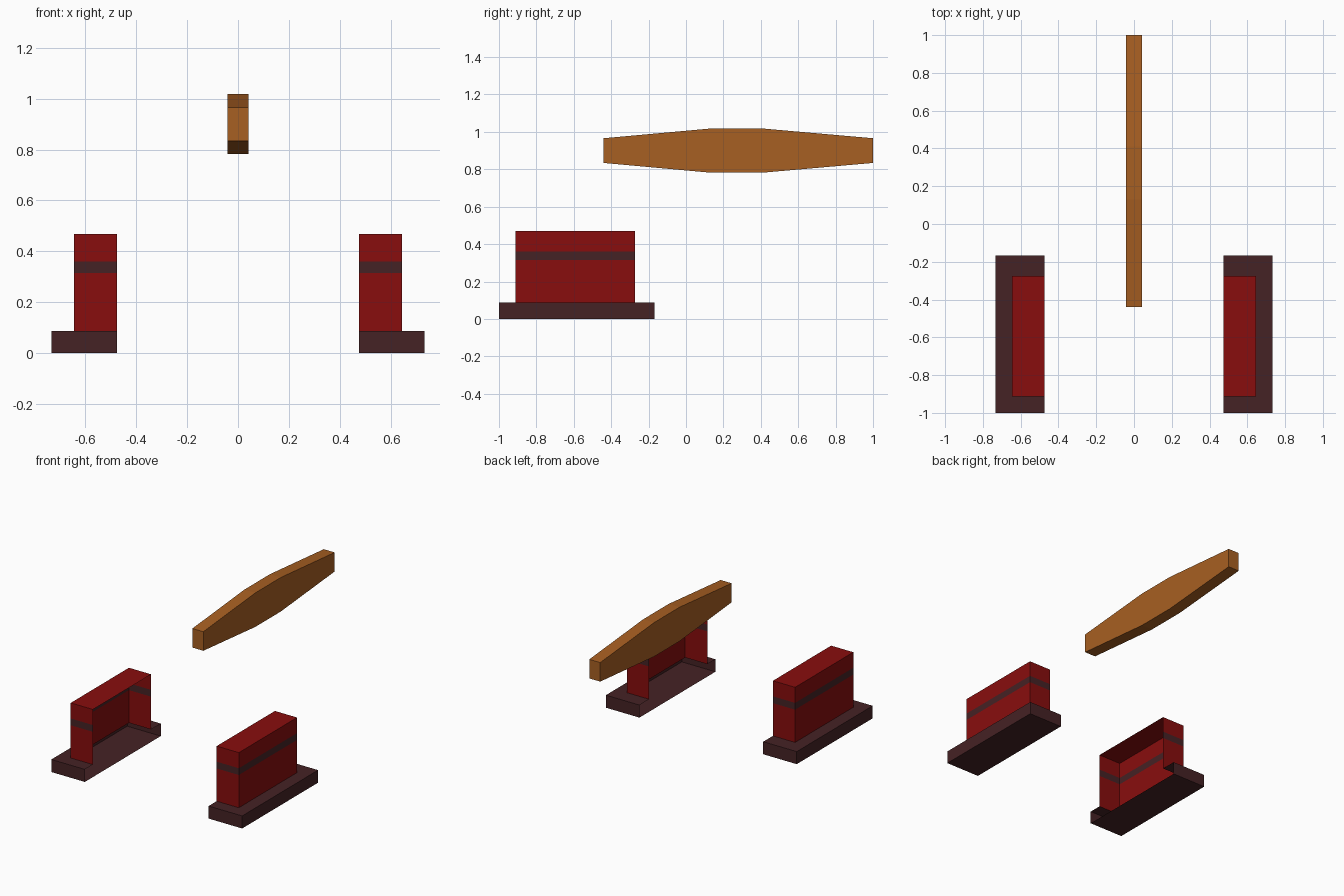
import bpy
import bmesh

cube = bpy.data.objects.get("Cube")
if cube:
    bpy.data.objects.remove(cube, do_unlink=True)


def make_material(name, rgb):
    mat = bpy.data.materials.new(name)
    mat.use_nodes = True
    mat.diffuse_color = (*rgb, 1)
    bsdf = next(n for n in mat.node_tree.nodes if n.type == 'BSDF_PRINCIPLED')
    bsdf.inputs["Base Color"].default_value = (*rgb, 1)
    return mat


wood = make_material("orange wood", (0.39, 0.115, 0.016))
red = make_material("deep red", (0.246, 0.004, 0.004))
brown = make_material("dark brown", (0.06, 0.016, 0.018))


def add_object(name, bm, materials):
    mesh = bpy.data.meshes.new(name)
    bm.to_mesh(mesh)
    bm.free()
    for mat in materials:
        mesh.materials.append(mat)
    obj = bpy.data.objects.new(name, mesh)
    bpy.context.collection.objects.link(obj)
    return obj


def tiered_shell(name, side, tiers, materials, bands, cap_bottom=False, cap_top=False):
    """Stack of rectangular rings (outer x, front y, back y, z), open on the inner side."""
    bm = bmesh.new()
    rings = []
    for outer, front, back, z in tiers:
        corners = [(INNER, front), (outer, front), (outer, back), (INNER, back)]
        rings.append([bm.verts.new((side * x, y, z)) for x, y in corners])
    for low, high, band in zip(rings, rings[1:], bands):
        for i in range(3):
            face = bm.faces.new((low[i], low[i + 1], high[i + 1], high[i]))
            face.material_index = band
    if cap_bottom:
        bm.faces.new(rings[0][::-1])
    if cap_top:
        bm.faces.new(rings[-1])
    if side < 0:
        bmesh.ops.reverse_faces(bm, faces=bm.faces[:])
    return add_object(name, bm, materials)


# Pair of hollow blocks on plinths, open towards the middle
INNER = 0.475
PLINTH = (0.732, -1.0, -0.168)
BODY = (0.645, -0.912, -0.274)
LEDGE = 0.087

for side, label in ((1, "left"), (-1, "right")):
    # Plinth: floor, walls and the ledge around the body
    tiered_shell(f"{label}_plinth", side,
                 [(*PLINTH, 0), (*PLINTH, LEDGE), (*BODY, LEDGE)],
                 [brown], [0, 0], cap_bottom=True)
    # Body: red walls with one dark band, closed on top
    tiered_shell(f"{label}_body", side,
                 [(*BODY, z) for z in (LEDGE, 0.314, 0.361, 0.469)],
                 [red, brown], [0, 1, 0], cap_top=True)

# Floating wooden beam, thicker in the middle
HALF_WIDTH = 0.042
MID_Z = 0.9
upper = [(-0.44, 0.066), (0.13, 0.118), (0.41, 0.118), (1.0, 0.066)]
profile = [(y, MID_Z - h) for y, h in upper] + [(y, MID_Z + h) for y, h in reversed(upper)]
bm = bmesh.new()
face = bm.faces.new([bm.verts.new((-HALF_WIDTH, y, z)) for y, z in profile])
extruded = bmesh.ops.extrude_face_region(bm, geom=[face], use_keep_orig=True)
moved = [v for v in extruded["geom"] if isinstance(v, bmesh.types.BMVert)]
bmesh.ops.translate(bm, verts=moved, vec=(2 * HALF_WIDTH, 0, 0))
bmesh.ops.recalc_face_normals(bm, faces=bm.faces[:])
add_object("beam", bm, [wood])
